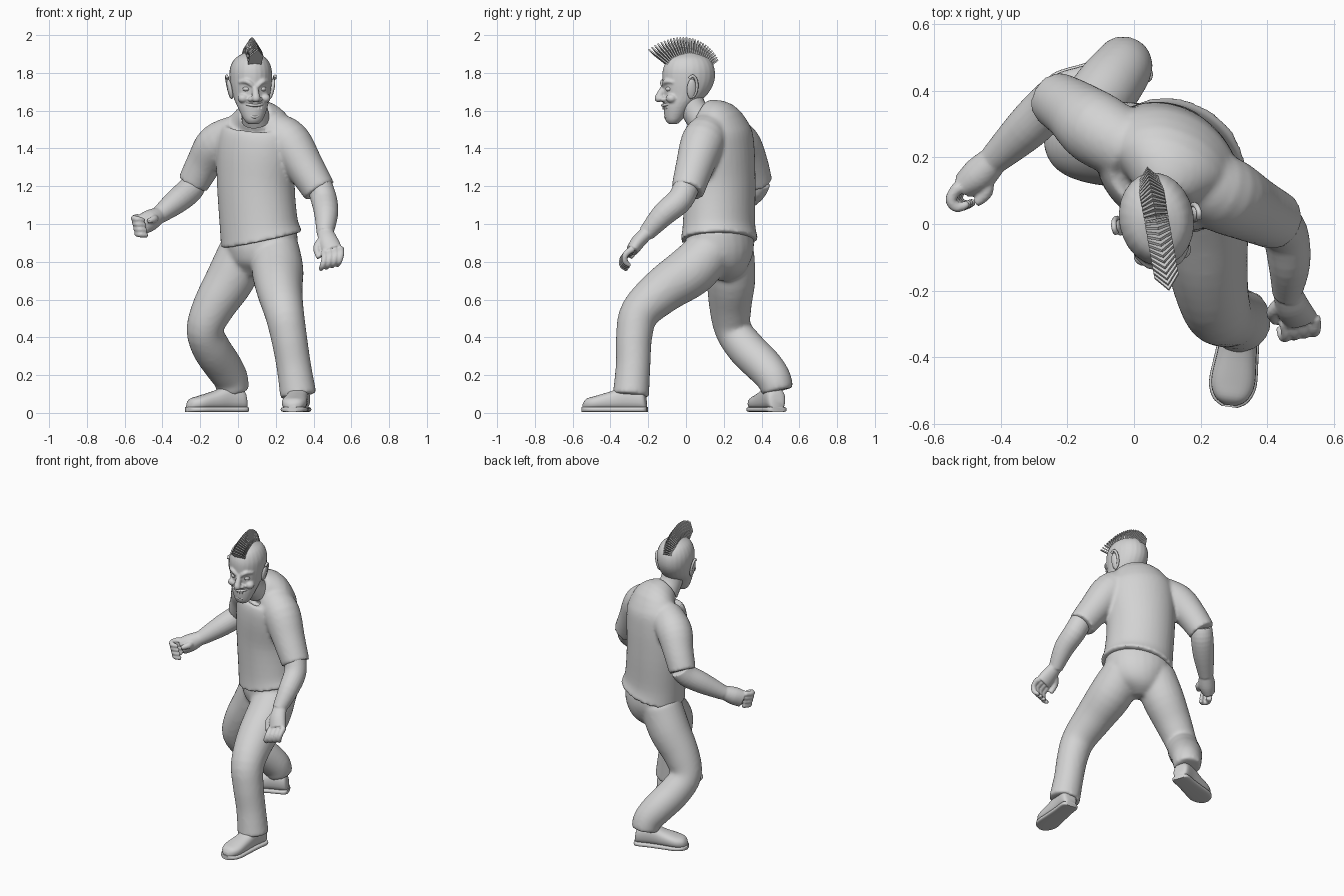
import bpy, bmesh, math
from mathutils import Vector, Matrix

cube = bpy.data.objects.get("Cube")
if cube:
    bpy.data.objects.remove(cube, do_unlink=True)

grey = bpy.data.materials.new("plain_grey")
grey.use_nodes = True
grey.diffuse_color = (0.65, 0.65, 0.65, 1)
grey.node_tree.nodes["Principled BSDF"].inputs["Base Color"].default_value = (0.65, 0.65, 0.65, 1)

TORSO_SIDE = (0.87, -0.5, 0)
X_AXIS, Z_AXIS = (1, 0, 0), (0, 0, 1)


def spline(stations, steps):
    """Catmull-Rom interpolation through the stations."""
    pts = [Vector(s) for s in stations]
    ext = [pts[0]] + pts + [pts[-1]]
    out = []
    for p, q, r, s in zip(ext, ext[1:], ext[2:], ext[3:]):
        for i in range(steps):
            t = i / steps
            out.append(q + (r - p) * t * 0.5 + (p * 2 - q * 5 + r * 4 - s) * t * t * 0.5
                       + (q * 3 - p - r * 3 + s) * t ** 3 * 0.5)
    return out + [pts[-1]]


def tube(bm, stations, side=X_AXIS, normal=None, sides=24, steps=4, power=1.0):
    """Closed tube; a station is x, y, z, half width and optional half depth."""
    rows = spline([s if len(s) == 5 else (*s, s[3]) for s in stations], steps)
    mids = [Vector(r[:3]) for r in rows]
    rings = []
    for i, row in enumerate(rows):
        n = Vector(normal) if normal else mids[min(i + 1, len(mids) - 1)] - mids[max(i - 1, 0)]
        n.normalize()
        u = Vector(side)
        u = (u - n * u.dot(n)).normalized()
        v = n.cross(u)
        ring = []
        for k in range(sides):
            a = math.tau * k / sides
            c, s = math.cos(a), math.sin(a)
            c = math.copysign(abs(c) ** power, c)
            s = math.copysign(abs(s) ** power, s)
            ring.append(bm.verts.new(mids[i] + u * c * row[3] + v * s * row[4]))
        rings.append(ring)
    for lo, hi in zip(rings, rings[1:]):
        for k in range(sides):
            j = (k + 1) % sides
            bm.faces.new((lo[k], lo[j], hi[j], hi[k]))
    bm.faces.new(rings[0][::-1])
    bm.faces.new(rings[-1])


def ball(bm, loc, size, tilt=0.0):
    m = Matrix.Translation(loc) @ Matrix.Rotation(tilt, 4, "Y") @ Matrix.Diagonal((*size, 1))
    bmesh.ops.create_uvsphere(bm, u_segments=20, v_segments=12, radius=1, matrix=m)


def finish(name, bm, matrix=Matrix(), voxel=0.0, smooth=4, angle=45):
    """Turn the bmesh into an object, optionally fused into one skin."""
    bmesh.ops.recalc_face_normals(bm, faces=bm.faces[:])
    mesh = bpy.data.meshes.new(name)
    bm.to_mesh(mesh)
    bm.free()
    mesh.transform(matrix)
    mesh.materials.append(grey)
    for p in mesh.polygons:
        p.use_smooth = True
    mesh.set_sharp_from_angle(angle=math.radians(angle))
    obj = bpy.data.objects.new(name, mesh)
    bpy.context.collection.objects.link(obj)
    if voxel:
        fuse = obj.modifiers.new("fuse", "REMESH")
        fuse.mode, fuse.voxel_size, fuse.use_smooth_shade = "VOXEL", voxel, True
        relax = obj.modifiers.new("relax", "SMOOTH")
        relax.factor, relax.iterations = 0.5, smooth


# Shirt: torso and two short sleeves fused
bm = bmesh.new()
tube(bm, [(.125, .177, .915, .228, .198), (.11, .175, 1, .215, .183), (.095, .178, 1.2, .213, .182),
          (.1, .17, 1.38, .225, .182), (.11, .165, 1.49, .215, .168), (.11, .15, 1.545, .165, .125),
          (.09, .085, 1.585, .085, .08)], TORSO_SIDE, sides=40)
tube(bm, [(.18, .13, 1.49, .105), (.268, .09, 1.435, .117), (.355, .045, 1.3, .101), (.432, .008, 1.175, .088)])
tube(bm, [(0, .22, 1.48, .1), (-.11, .285, 1.42, .112), (-.18, .34, 1.32, .095), (-.237, .375, 1.215, .084)])
finish("shirt", bm, voxel=.011, smooth=5)

# Trousers: pelvis and two legs fused
bm = bmesh.new()
tube(bm, [(.12, .175, .97, .203, .165), (.115, .18, .86, .203, .172), (.095, .18, .77, .14, .14),
          (.085, .17, .71, .06, .06)], TORSO_SIDE)
tube(bm, [(.2, .14, .87, .125), (.21, .03, .755, .137), (.22, -.12, .65, .122), (.245, -.245, .53, .105),
          (.27, -.275, .4, .096), (.295, -.28, .25, .092), (.32, -.292, .09, .097)])
tube(bm, [(.03, .23, .86, .13), (-.04, .238, .71, .13), (-.13, .235, .56, .112), (-.175, .25, .44, .098),
          (-.14, .32, .34, .102), (-.08, .41, .25, .1), (-.038, .465, .18, .092), (-.03, .485, .115, .085)])
finish("trousers", bm, voxel=.011, smooth=10)


# Shoes: rounded upper over a flat sole
def shoe(name, heel, toe):
    heel, toe = Vector((*heel, 0)), Vector((*toe, 0))
    along = (toe - heel).normalized()
    side = along.cross(Vector(Z_AXIS))
    shape = [(0, .03, .05), (.06, .05, .11), (.3, .053, .13), (.55, .06, .1),
             (.8, .066, .075), (.94, .048, .06), (1, .018, .035)]
    upper, sole = bmesh.new(), bmesh.new()
    tube(upper, [(*heel.lerp(toe, t).xy, .015 + h / 2, w, h / 2) for t, w, h in shape],
         side, along, power=.8)
    tube(sole, [(*heel.lerp(toe, t * 1.03 - .015).xy, .018, w + .006, .014) for t, w, h in shape],
         side, along, power=.5)
    finish(name + "_upper", upper)
    finish(name + "_sole", sole)


shoe("left_shoe", (.335, -.21), (.288, -.545))
shoe("right_shoe", (.04, .485), (-.268, .368))


# Arms: forearm, palm, curled fingers and thumb fused
def arm(name, forearm, palm, side, knuckle, spread, curl, thumb):
    bm = bmesh.new()
    tube(bm, forearm)
    tube(bm, palm, side)
    for i in range(4):
        base = Vector(knuckle) + Vector(spread) * (i - 1.5)
        path = [base + Vector(c) for c in curl]
        tube(bm, [(*p, r) for p, r in zip(path, (.019, .017, .016, .011))], side, sides=10)
    tube(bm, [(*p, r) for p, r in zip(thumb, (.024, .021, .013))], side, sides=10)
    finish(name, bm, voxel=.006, smooth=2)


arm("left_arm",
    [(.425, .01, 1.22, .068), (.455, -.03, 1.13, .069), (.467, -.12, 1.05, .063), (.46, -.21, .95, .044)],
    [(.46, -.2, .96, .042, .036), (.478, -.25, .91, .052, .038), (.5, -.285, .86, .054, .033)],
    X_AXIS, (.5, -.288, .86), (.029, .005, .007),
    [(0, 0, 0), (.002, -.038, -.03), (-.008, -.042, -.068), (-.02, -.015, -.092)],
    [(.45, -.235, .92), (.418, -.265, .875), (.428, -.295, .82)])
arm("right_arm",
    [(-.225, .385, 1.23, .066), (-.255, .355, 1.18, .07), (-.325, .285, 1.12, .066), (-.42, .195, 1.045, .046)],
    [(-.415, .2, 1.05, .042, .042), (-.465, .15, 1.02, .056, .052), (-.51, .115, .995, .054, .04)],
    Z_AXIS, (-.52, .115, .995), (.006, .002, -.027),
    [(0, 0, 0), (-.022, -.038, -.005), (-.002, -.062, -.01), (.032, -.05, -.015)],
    [(-.445, .14, 1.03), (-.445, .095, 1.025), (-.475, .062, 1.015)])

# Neck
bm = bmesh.new()
tube(bm, [(.095, .08, 1.55, .075), (.085, .035, 1.62, .07), (.075, .005, 1.72, .07)])
finish("neck", bm)

# Head, in its own frame facing -y, turned slightly to its left
HEAD = Matrix.Translation((.07, 0, 0)) @ Matrix.Rotation(math.radians(10), 4, "Z")
bm = bmesh.new()
tube(bm, [(0, -.07, 1.53, .03, .025), (0, -.065, 1.555, .052, .047), (0, -.042, 1.62, .08, .078),
          (0, -.005, 1.68, .098, .114), (0, .012, 1.75, .11, .138), (0, .015, 1.82, .11, .138),
          (0, .015, 1.875, .084, .108), (0, .015, 1.908, .03, .04)], normal=Z_AXIS)
tube(bm, [(0, -.11, 1.74, .014), (0, -.132, 1.7, .018), (0, -.148, 1.665, .022)])
ball(bm, (0, -.147, 1.664), (.023, .022, .02))
for s in (-1, 1):
    ball(bm, (s * .022, -.124, 1.66), (.018, .02, .014))
    ball(bm, (s * .058, -.088, 1.665), (.03, .03, .025))
    tube(bm, [(s * .015, -.125, 1.732, .01), (s * .045, -.117, 1.755, .013), (s * .08, -.08, 1.75, .008)],
         side=Z_AXIS, sides=12)
finish("head", bm, HEAD, voxel=.006, smooth=3)

# Eyes, and ears with a raised rim
bm = bmesh.new()
for s in (-1, 1):
    ball(bm, (s * .043, -.098, 1.715), (.02, .02, .014))
finish("eyes", bm, HEAD)
bm = bmesh.new()
for s in (-1, 1):
    ball(bm, (s * .113, .01, 1.715), (.013, .025, .055), s * .2)
    rim = [(s * (.118 + .012 * math.cos(a)), .012 + .026 * math.sin(a), 1.728 + .055 * math.cos(a), .008)
           for a in [math.pi * k / 6 - .7 for k in range(8)]]
    tube(bm, rim, sides=10)
finish("ears", bm, HEAD)


# Wide open grin: lips and two rows of teeth
def grin(x, drop):
    """Point on a curved lip; drop is the depth at its middle."""
    f = 1 - (x / .062) ** 2
    return (x, -.075 - .05 * f + drop * .25, 1.642 - drop * f - .014 * f)


bm = bmesh.new()
across = [-.062 + .0155 * i for i in range(9)]
for drop in (0, .062):
    tube(bm, [(*grin(x, drop), .008) for x in across], Z_AXIS, sides=10)
finish("lips", bm, HEAD)
bm = bmesh.new()
for drop, dz in ((0, -.013), (.062, .013)):
    for x in across[1:-1]:
        px, py, pz = grin(x, drop)
        m = Matrix.Translation((px, py + .004, pz + dz)) @ Matrix.Diagonal((.012, .008, .018, 1))
        bmesh.ops.create_cube(bm, size=1, matrix=m)
finish("teeth", bm, HEAD)

# Mohawk: a fan of pointed plates over the skull
bm = bmesh.new()
count = 27
for i in range(count):
    t = i / (count - 1)
    reach = .275 - .12 * t if t < .2 else .251 - .07 * (t - .2)
    turn = Matrix.Translation((0, .015, 1.755)) @ Matrix.Rotation(math.radians(52 - 106 * t), 4, "X")
    profile = [(-.034, .11), (.034, .11), (.037, reach - .055), (0, reach), (-.037, reach - .055)]
    sheets = [[bm.verts.new(turn @ Vector((x, y, z))) for x, z in profile] for y in (-.004, .004)]
    bm.faces.new(sheets[0])
    bm.faces.new(sheets[1][::-1])
    for k in range(5):
        j = (k + 1) % 5
        bm.faces.new((sheets[0][j], sheets[0][k], sheets[1][k], sheets[1][j]))
finish("mohawk", bm, HEAD, angle=20)
